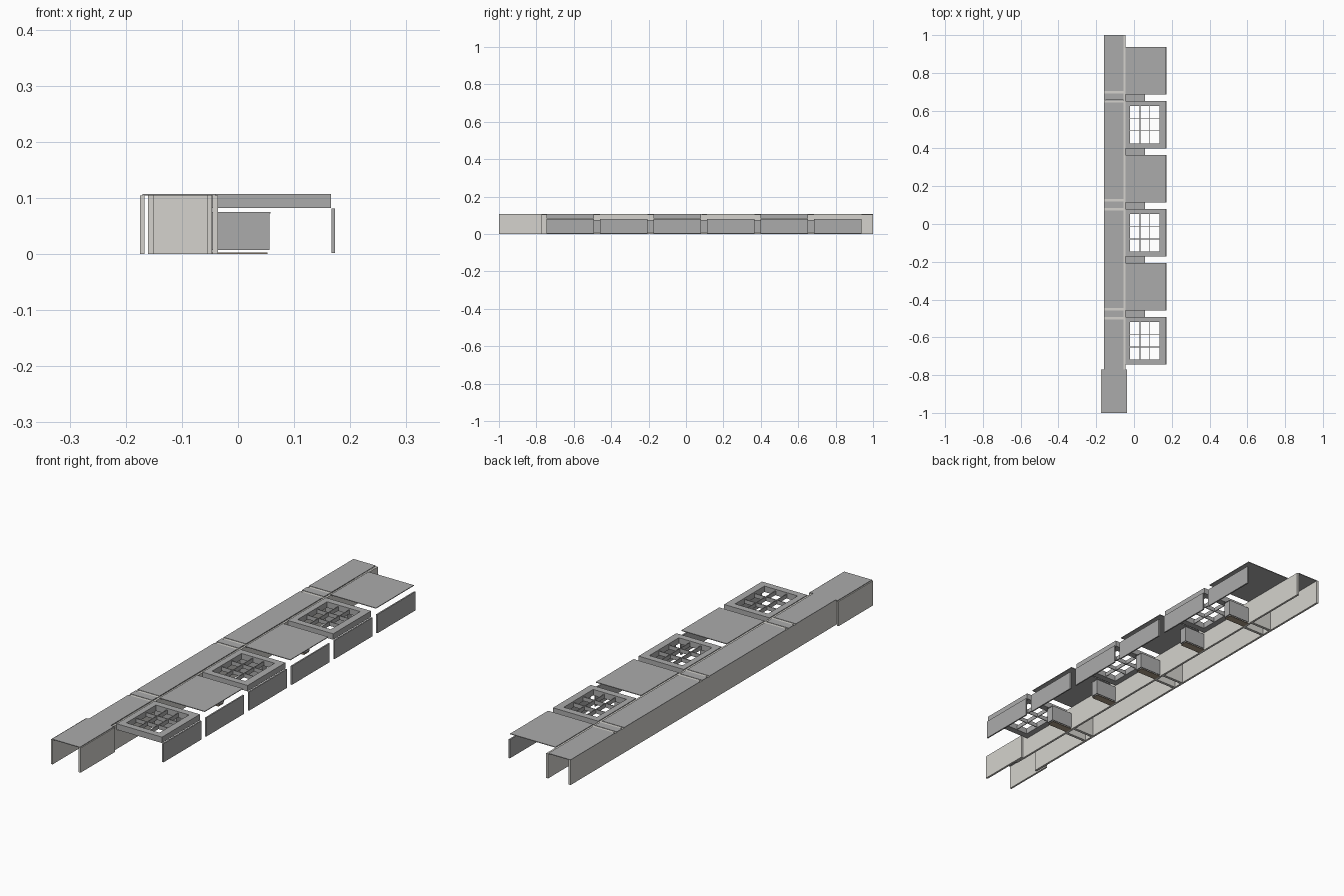
import bpy

if "Cube" in bpy.data.objects:
    bpy.data.objects.remove(bpy.data.objects["Cube"])

H = 0.107          # overall height
PITCH, LENGTH = 0.286, 0.253
START = -0.745     # front edge of the first room


def material(name, rgb):
    m = bpy.data.materials.new(name)
    m.diffuse_color = (*rgb, 1)
    m.use_nodes = True
    m.node_tree.nodes["Principled BSDF"].inputs["Base Color"].default_value = m.diffuse_color
    return m


BEIGE = material("plaster", (0.66, 0.65, 0.61))
GREY = material("panel_grey", (0.41, 0.41, 0.41))
BROWN = material("floor_brown", (0.42, 0.34, 0.25))


def box(name, x, y, z, mat):
    """Axis-aligned box from (min, max) ranges."""
    bpy.ops.mesh.primitive_cube_add(
        size=1, location=[(r[0] + r[1]) / 2 for r in (x, y, z)])
    o = bpy.context.object
    o.name = name
    o.scale = [r[1] - r[0] for r in (x, y, z)]
    bpy.ops.object.transform_apply(location=False, rotation=False, scale=True)
    o.data.materials.append(mat)
    return o


# Corridor long walls
box("corridor_left_wall", (-0.160, -0.151), (-0.82, 1.0), (0, 0.104), BEIGE)
box("corridor_right_wall", (-0.055, -0.046), (-0.82, 1.0), (0, 0.104), BEIGE)

# Wider entrance walls and roof
box("entrance_left_wall", (-0.175, -0.167), (-1.0, -0.77), (0, 0.104), BEIGE)
box("entrance_right_wall", (-0.045, -0.036), (-1.0, -0.77), (0, 0.104), BEIGE)
box("entrance_roof", (-0.170, -0.040), (-1.0, -0.77), (0.104, H), GREY)

# Paired cross walls dividing the corridor
cross = []
for c in (-0.475, 0.102, 0.673):
    for y in (c - 0.024, c + 0.024):
        box("corridor_cross_wall", (-0.151, -0.055), (y - 0.006, y + 0.006), (0, H - 0.001), BEIGE)
        cross.append(y)

# Corridor roof panels between the cross walls
edges = [-0.77] + [e for y in cross for e in (y - 0.007, y + 0.007)] + [1.0]
for a, b in zip(edges[::2], edges[1::2]):
    box("corridor_roof", (-0.160, -0.056), (a, b), (0.104, H), GREY)


def skylight(y0, y1):
    """Thick roof frame with a three by three grid of panes."""
    z = (0.082, H)
    ix, iy = (-0.02, 0.135), (y0 + 0.028, y1 - 0.028)
    box("skylight_frame_inner_side", (-0.046, ix[0]), (y0, y1), z, GREY)
    box("skylight_frame_outer_side", (ix[1], 0.166), (y0, y1), z, GREY)
    box("skylight_frame_front", ix, (y0, iy[0]), z, GREY)
    box("skylight_frame_back", ix, (iy[1], y1), z, GREY)
    for k in (1 / 3, 2 / 3):
        x = ix[0] + k * (ix[1] - ix[0])
        y = iy[0] + k * (iy[1] - iy[0])
        box("skylight_bar_long", (x - 0.0015, x + 0.0015), iy, (0.084, 0.101), GREY)
        box("skylight_bar_cross", ix, (y - 0.0015, y + 0.0015), (0.084, 0.101), GREY)


def connector(y0, y1):
    """Small closet between neighbouring rooms."""
    x = (-0.046, 0.056)
    box("closet_front_wall", x, (y0, y0 + 0.003), (0.007, 0.073), GREY)
    box("closet_back_wall", x, (y1 - 0.003, y1), (0.007, 0.073), GREY)
    box("closet_end_wall", (0.052, 0.056), (y0, y1), (0.007, 0.073), GREY)
    box("closet_top", (-0.046, 0.058), (y0, y1), (0.072, 0.075), GREY)
    box("closet_floor", (-0.046, 0.053), (y0, y1), (0, 0.003), BROWN)


# Row of rooms: skylight and flat roofs alternate
for i in range(6):
    y0 = START + i * PITCH
    y1 = y0 + LENGTH
    if i % 2 == 0:
        skylight(y0, y1)
    else:
        box("flat_room_roof", (-0.046, 0.166), (y0, y1), (0.104, H), GREY)
    box("room_outer_wall", (0.167, 0.173), (y0, y1), (0.002, 0.081), GREY)
    if i < 5:
        connector(y1, y0 + PITCH)
